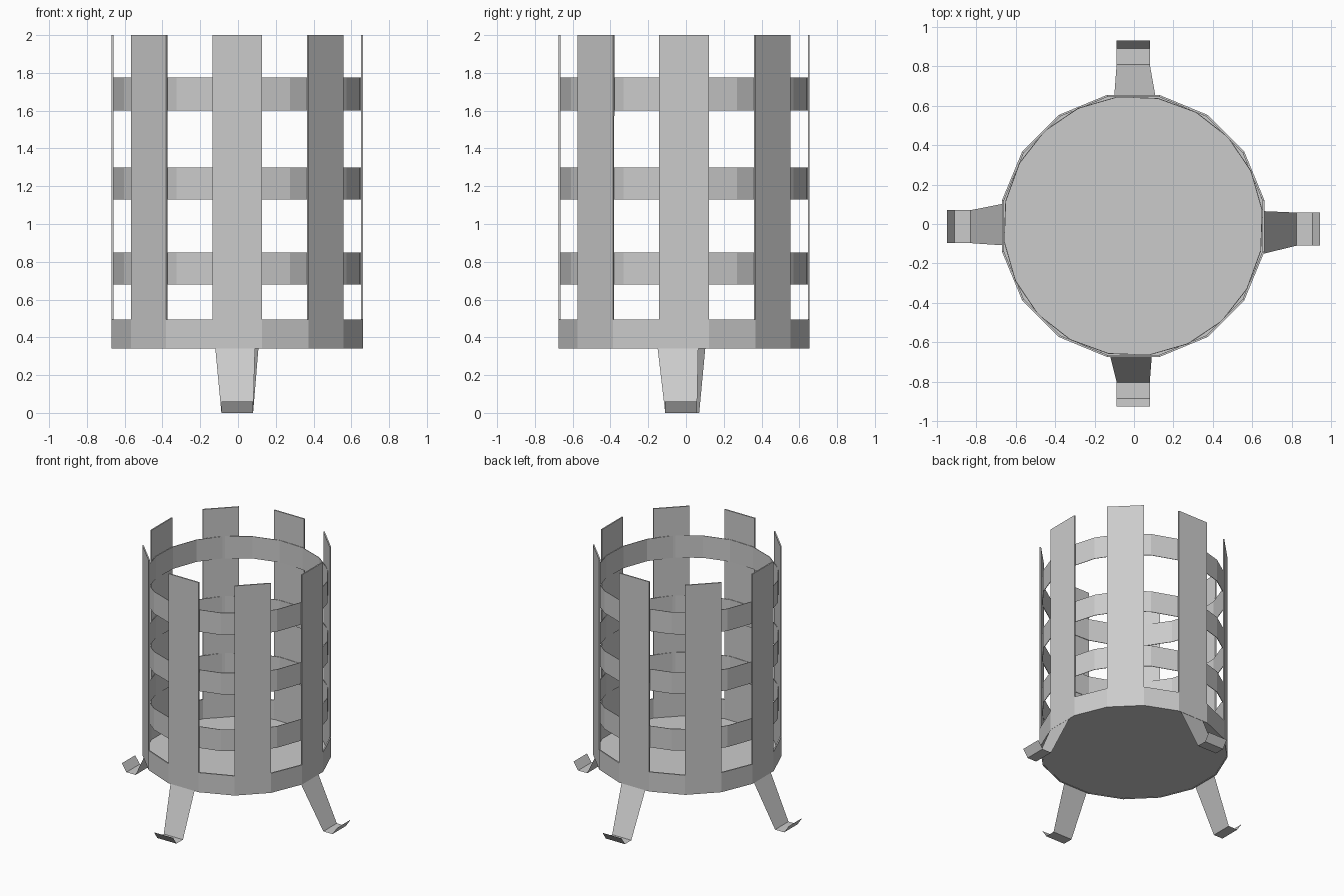
import bpy, bmesh
from math import sin, cos, radians

if "Cube" in bpy.data.objects:
    bpy.data.objects.remove(bpy.data.objects["Cube"])

CX, CY = -0.004, -0.01      # basket axis
R = 0.678                   # outer corner radius, 16 sides
Z0, ZB, ZT = 0.34, 0.495, 2.0


def ring_pt(deg, r, z):
    a = radians(deg)
    return (CX + r * cos(a), CY + r * sin(a), z)


def make(name, faces, thickness=0.0):
    """Object from a list of point loops, optionally thickened inwards."""
    bm = bmesh.new()
    for pts in faces:
        bm.faces.new([bm.verts.new(p) for p in pts])
    bmesh.ops.remove_doubles(bm, verts=bm.verts, dist=1e-5)
    me = bpy.data.meshes.new(name)
    bm.to_mesh(me)
    bm.free()
    ob = bpy.data.objects.new(name, me)
    bpy.context.collection.objects.link(ob)
    if thickness:
        m = ob.modifiers.new("thickness", 'SOLIDIFY')
        m.thickness = thickness
        m.offset = -1
        m.use_even_offset = True
    return ob


def panel(a0, a1, r, z0, z1):
    return [ring_pt(a0, r, z0), ring_pt(a1, r, z0),
            ring_pt(a1, r, z1), ring_pt(a0, r, z1)]


# basket shell: bottom band with a stave rising from every other side
shell = []
for i in range(16):
    a0, a1 = (i - 0.5) * 22.5, (i + 0.5) * 22.5
    shell.append(panel(a0, a1, R, Z0, ZB))
    if i % 2 == 0:
        shell.append(panel(a0, a1, R, ZB, ZT))
make("basket_staves", shell, 0.01)

# floor plate
make("basket_floor", [[ring_pt((i - 0.5) * 22.5, R - 0.003, Z0 + 0.002)
                       for i in range(16)]])

# three 20-sided hoops inside the staves
for n, (z0, z1) in enumerate([(0.68, 0.85), (1.13, 1.30), (1.60, 1.775)]):
    make(f"hoop_{n + 1}", [panel(7 + 18 * k, 25 + 18 * k, 0.661, z0, z1)
                           for k in range(20)], 0.004)

# bent sheet legs: axis, outward distances, side range at top and at foot
legs = {
    "front_leg": ('y', (-0.673, -0.803, -0.885, -0.925), (-0.12, 0.09), (-0.088, 0.08)),
    "back_leg": ('y', (0.653, 0.81, 0.89, 0.93), (-0.1, 0.108), (-0.088, 0.08)),
    "left_leg": ('x', (-0.668, -0.83, -0.91, -0.95), (-0.108, 0.102), (-0.097, 0.07)),
    "right_leg": ('x', (0.66, 0.825, 0.905, 0.945), (-0.15, 0.065), (-0.11, 0.058)),
}
for name, (axis, dist, top, foot) in legs.items():
    rows = []
    for d, z, side in zip(dist, (Z0, 0.0, 0.0, 0.06), (top, foot, foot, foot)):
        rows.append([(d, s, z) if axis == 'x' else (s, d, z) for s in side])
    faces = [[a[0], a[1], b[1], b[0]] for a, b in zip(rows, rows[1:])]
    if name in ("front_leg", "right_leg"):
        faces = [f[::-1] for f in faces]
    make(name, faces)
